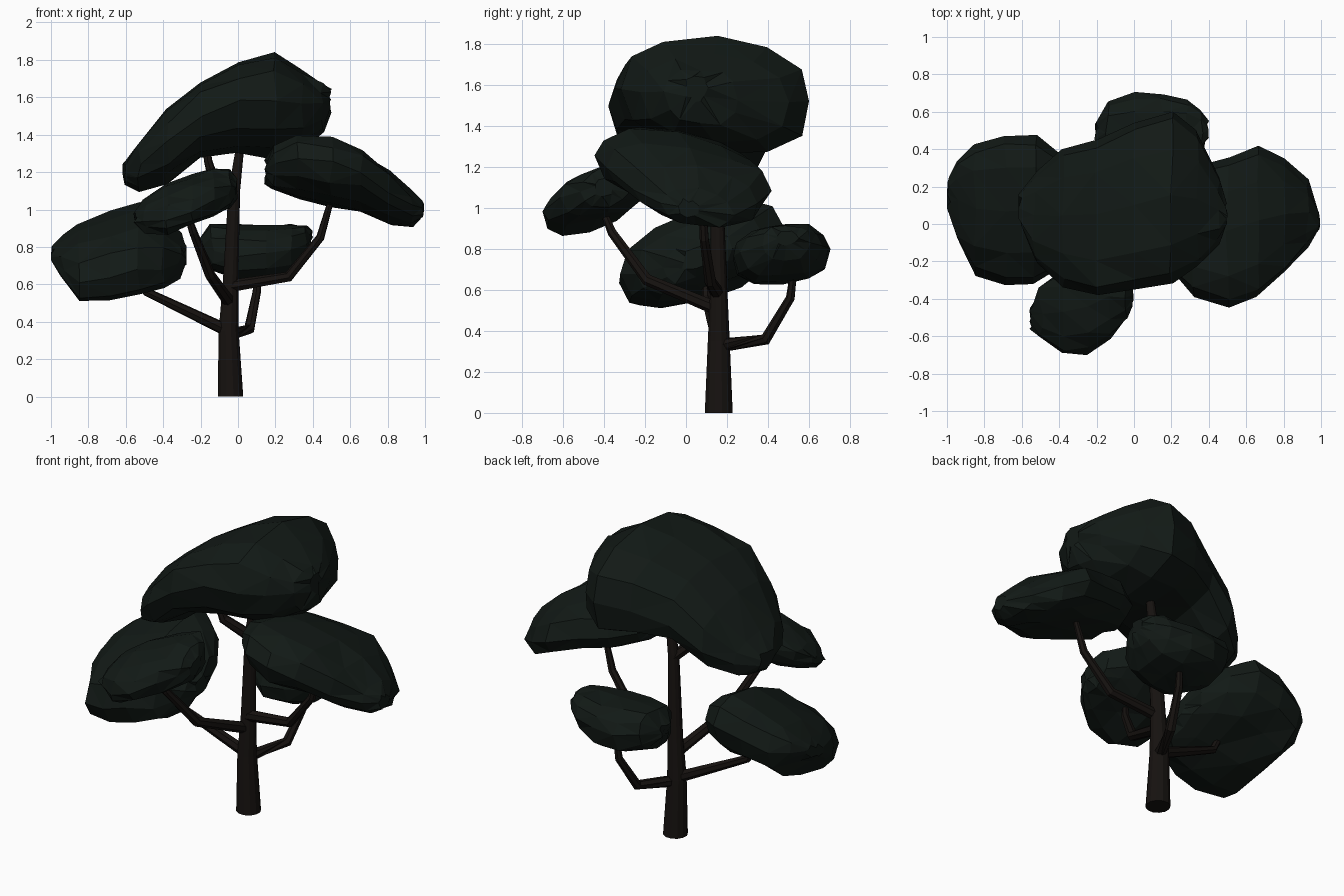
import bpy, bmesh, random
from math import sin, cos, pi, sqrt, copysign
from mathutils import Vector

random.seed(4)


def material(name, rgb):
    m = bpy.data.materials.new(name)
    m.diffuse_color = (*rgb, 1)
    return m


LEAF = material("dark_leaf", (0.006, 0.010, 0.008))
BARK = material("dark_bark", (0.008, 0.006, 0.005))


def skin(name, rings, mat):
    """Skin a list of point rings and cap both ends."""
    bm = bmesh.new()
    loops = [[bm.verts.new(p) for p in ring] for ring in rings]
    n = len(loops[0])
    for a, b in zip(loops, loops[1:]):
        for i in range(n):
            j = (i + 1) % n
            bm.faces.new((a[i], a[j], b[j], b[i]))
    bm.faces.new(loops[0][::-1])
    bm.faces.new(loops[-1])
    bmesh.ops.recalc_face_normals(bm, faces=bm.faces)
    bmesh.ops.triangulate(bm, faces=[f for f in bm.faces if len(f.verts) == 4])
    me = bpy.data.meshes.new(name)
    bm.to_mesh(me)
    bm.free()
    me.materials.append(mat)
    ob = bpy.data.objects.new(name, me)
    bpy.context.collection.objects.link(ob)
    return ob


def clump(name, stations, shear, sides=12, power=0.85, jitter=0.012):
    """Leaf clump lofted along x; station = x, y min, y max, z min, z max."""
    mid = sum(s[1] + s[2] for s in stations) / (2 * len(stations))
    rings = []
    for x, y0, y1, z0, z1 in stations:
        yc, zc, h, b = (y0 + y1) / 2, (z0 + z1) / 2, (y1 - y0) / 2, (z1 - z0) / 2
        b = sqrt(max(b * b - (shear * h) ** 2, (0.5 * b) ** 2))
        ring = []
        for i in range(sides):
            t = 2 * pi * i / sides
            c, s = (copysign(abs(v) ** power, v) for v in (cos(t), sin(t)))
            y = yc + h * c
            p = Vector((x, y, zc + b * s + shear * (y - (yc + mid) / 2)))
            ring.append(p + Vector([random.uniform(-jitter, jitter) for _ in "xyz"]))
        rings.append(ring)
    return skin(name, rings, LEAF)


def limb(name, path, radii, sides):
    """Tapered limb following a bent path."""
    pts = [Vector(p) for p in path]
    rings = []
    for i, (p, r) in enumerate(zip(pts, radii)):
        d = (pts[min(i + 1, len(pts) - 1)] - pts[max(i - 1, 0)]).normalized()
        if i == 0 and p.z == 0:
            d = Vector((0, 0, 1))
        u = d.cross(Vector((0.3, 1, 0.1))).normalized()
        v = d.cross(u)
        rings.append([p + r * (u * cos(2 * pi * k / sides) + v * sin(2 * pi * k / sides))
                      for k in range(sides)])
    return skin(name, rings, BARK)


# Trunk
limb("trunk", [(-0.04, 0.16, 0), (-0.05, 0.16, 0.35), (-0.04, 0.16, 0.6),
               (-0.02, 0.15, 1.1), (0.02, 0.15, 1.4)],
     [0.07, 0.055, 0.043, 0.032, 0.02], 12)

# Branches
branches = {
    "left_branch": [(-0.05, 0.16, 0.35), (-0.26, 0.13, 0.45), (-0.49, 0.10, 0.56), (-0.56, 0.10, 0.70)],
    "back_branch": [(-0.04, 0.17, 0.33), (0.06, 0.39, 0.36), (0.10, 0.51, 0.56), (0.11, 0.53, 0.72)],
    "right_branch": [(-0.04, 0.15, 0.59), (0.27, 0.12, 0.64), (0.44, 0.09, 0.85), (0.50, 0.08, 1.06)],
    "front_branch": [(-0.05, 0.15, 0.51), (-0.15, -0.19, 0.65), (-0.24, -0.36, 0.88), (-0.28, -0.41, 1.0)],
    "upper_branch": [(-0.02, 0.15, 1.08), (-0.14, 0.06, 1.19), (-0.16, 0.05, 1.26), (-0.18, 0.05, 1.42)],
}
for name, path in branches.items():
    limb(name, path, [0.034, 0.029, 0.023, 0.016], 7)

# Leaf clumps
clump("top_leaves", [
    (-0.61, 0.00, 0.17, 1.14, 1.25), (-0.53, -0.20, 0.28, 1.10, 1.35),
    (-0.38, -0.33, 0.40, 1.14, 1.53), (-0.20, -0.38, 0.46, 1.27, 1.68),
    (0.00, -0.36, 0.55, 1.30, 1.79), (0.20, -0.32, 0.61, 1.27, 1.84),
    (0.34, -0.22, 0.50, 1.33, 1.75), (0.45, -0.10, 0.25, 1.41, 1.68),
    (0.49, 0.00, 0.10, 1.52, 1.64)], -0.08)
clump("right_leaves", [
    (0.15, -0.10, 0.10, 1.14, 1.27), (0.19, -0.24, 0.20, 1.10, 1.33),
    (0.32, -0.38, 0.30, 1.05, 1.38), (0.50, -0.45, 0.36, 1.01, 1.37),
    (0.66, -0.39, 0.41, 0.99, 1.31), (0.81, -0.25, 0.35, 0.91, 1.21),
    (0.93, -0.12, 0.23, 0.91, 1.10), (0.99, -0.04, 0.07, 0.96, 1.04)], -0.15)
clump("left_leaves", [
    (-0.99, 0.08, 0.24, 0.71, 0.79), (-0.94, -0.10, 0.34, 0.64, 0.85),
    (-0.85, -0.27, 0.43, 0.51, 0.92), (-0.69, -0.32, 0.47, 0.53, 0.99),
    (-0.53, -0.32, 0.48, 0.56, 1.03), (-0.40, -0.25, 0.37, 0.60, 0.97),
    (-0.31, -0.12, 0.22, 0.65, 0.87), (-0.28, -0.02, 0.10, 0.70, 0.82)], 0.30)
clump("back_leaves", [
    (-0.20, 0.43, 0.54, 0.77, 0.84), (-0.14, 0.32, 0.66, 0.68, 0.92),
    (0.00, 0.23, 0.70, 0.63, 0.92), (0.15, 0.22, 0.70, 0.64, 0.92),
    (0.28, 0.27, 0.67, 0.67, 0.92), (0.36, 0.37, 0.60, 0.74, 0.92),
    (0.39, 0.45, 0.54, 0.82, 0.88)], 0.08)
clump("front_leaves", [
    (-0.55, -0.55, -0.44, 0.93, 0.99), (-0.50, -0.61, -0.33, 0.89, 1.06),
    (-0.38, -0.70, -0.24, 0.88, 1.14), (-0.25, -0.70, -0.17, 0.92, 1.19),
    (-0.13, -0.61, -0.17, 0.97, 1.22), (-0.04, -0.51, -0.26, 1.00, 1.20),
    (-0.01, -0.44, -0.35, 1.06, 1.15)], 0.25)
